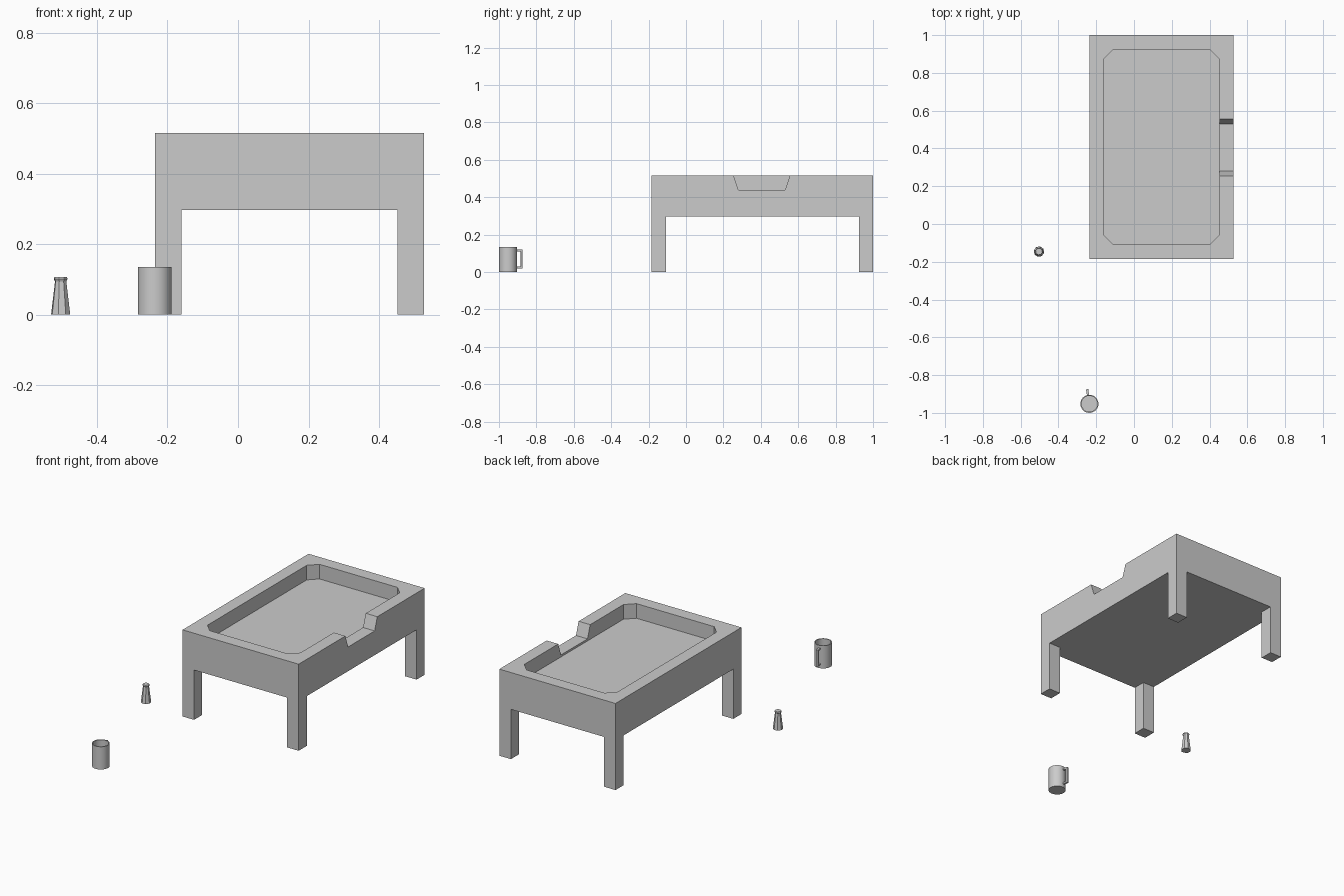
import bpy, bmesh
from math import sin, cos, pi, radians
from mathutils import Matrix, Vector

if "Cube" in bpy.data.objects:
    bpy.data.objects.remove(bpy.data.objects["Cube"])


def finish(name, bm, smooth=False):
    bmesh.ops.recalc_face_normals(bm, faces=bm.faces)
    mesh = bpy.data.meshes.new(name)
    bm.to_mesh(mesh)
    bm.free()
    ob = bpy.data.objects.new(name, mesh)
    bpy.context.collection.objects.link(ob)
    if smooth:
        bpy.ops.object.select_all(action='DESELECT')
        ob.select_set(True)
        bpy.context.view_layer.objects.active = ob
        bpy.ops.object.shade_smooth_by_angle(angle=radians(35))
    return ob


def prism(name, points, start, depth):
    # flat outline pushed along a vector
    bm = bmesh.new()
    face = bm.faces.new([bm.verts.new(Vector(p) + Vector(start)) for p in points])
    out = bmesh.ops.extrude_face_region(bm, geom=[face], use_keep_orig=True)
    moved = [v for v in out["geom"] if isinstance(v, bmesh.types.BMVert)]
    bmesh.ops.translate(bm, vec=depth, verts=moved)
    return finish(name, bm)


def lathe(name, profile, sides, centre, turn=0.0, smooth=False):
    # stacked rings of (radius, height), capped at both ends
    bm = bmesh.new()
    rings = []
    for r, z in profile:
        rings.append([bm.verts.new((centre[0] + r * cos(turn + 2 * pi * i / sides),
                                    centre[1] + r * sin(turn + 2 * pi * i / sides), z))
                      for i in range(sides)])
    for a, b in zip(rings, rings[1:]):
        for i in range(sides):
            j = (i + 1) % sides
            bm.faces.new((a[i], a[j], b[j], b[i]))
    bm.faces.new(rings[0])
    bm.faces.new(rings[-1])
    return finish(name, bm, smooth)


def cut(target, cutter):
    mod = target.modifiers.new(cutter.name, 'BOOLEAN')
    mod.operation = 'DIFFERENCE'
    mod.solver = 'EXACT'
    mod.object = cutter
    cutter.hide_render = True
    cutter.hide_viewport = True
    cutter.display_type = 'WIRE'


# Table: one block, with the legs left over after cutting
x0, x1, y0, y1 = -0.236, 0.528, -0.184, 1.0
top, under, floor, leg = 0.515, 0.296, 0.428, 0.076
table = prism("table", [(x0, y0, 0), (x1, y0, 0), (x1, y1, 0), (x0, y1, 0)],
              (0, 0, 0), (0, 0, top))

# Plus-shaped space between the legs
a, b, c, d = x0 + leg, x1 - leg, y0 + leg, y1 - leg
e = 0.1
plus = [(a, y0 - e), (b, y0 - e), (b, c), (x1 + e, c), (x1 + e, d), (b, d),
        (b, y1 + e), (a, y1 + e), (a, d), (x0 - e, d), (x0 - e, c), (a, c)]
cut(table, prism("leg_space_cutter", [(x, y, 0) for x, y in plus],
                 (0, 0, -0.1), (0, 0, 0.1 + under)))

# Sunken tray with clipped corners
k = 0.05
tray = [(a + k, c), (b - k, c), (b, c + k), (b, d - k),
        (b - k, d), (a + k, d), (a, d - k), (a, c + k)]
cut(table, prism("tray_cutter", [(x, y, 0) for x, y in tray],
                 (0, 0, floor), (0, 0, 0.2)))

# Sloped notch through the right rim
s = 0.025 / 0.075
notch = [(0.28, 0.44), (0.53, 0.44), (0.53 + 0.16 * s, 0.60), (0.28 - 0.16 * s, 0.60)]
cut(table, prism("notch_cutter", [(0, y, z) for y, z in notch],
                 (b - 0.06, 0, 0), (0.2, 0, 0)))

# Mug body, hollow
mug = (-0.236, -0.952)
lathe("mug", [(0.048, 0), (0.048, 0.135), (0.042, 0.135), (0.042, 0.010)],
      32, mug, smooth=True)

# Mug handle: square loop of three bars pointing to the back
t = 0.009
outline = [(0.045, 0.020), (0.078, 0.020), (0.078, 0.120), (0.045, 0.120),
           (0.045, 0.120 - t), (0.078 - t, 0.120 - t), (0.078 - t, 0.020 + t),
           (0.045, 0.020 + t)]
handle = prism("mug_handle", [(0, y, z) for y, z in outline],
               (-0.006, 0, 0), (0.012, 0, 0))
handle.data.transform(Matrix.Translation((mug[0], mug[1], 0)) @ Matrix.Rotation(radians(9), 4, 'Z'))

# Shaker: tapered eight-sided body with a flared cap
lathe("shaker", [(0.028, 0), (0.0165, 0.094), (0.020, 0.101), (0.018, 0.107)],
      8, (-0.503, -0.146), turn=pi / 8 + 0.15)
